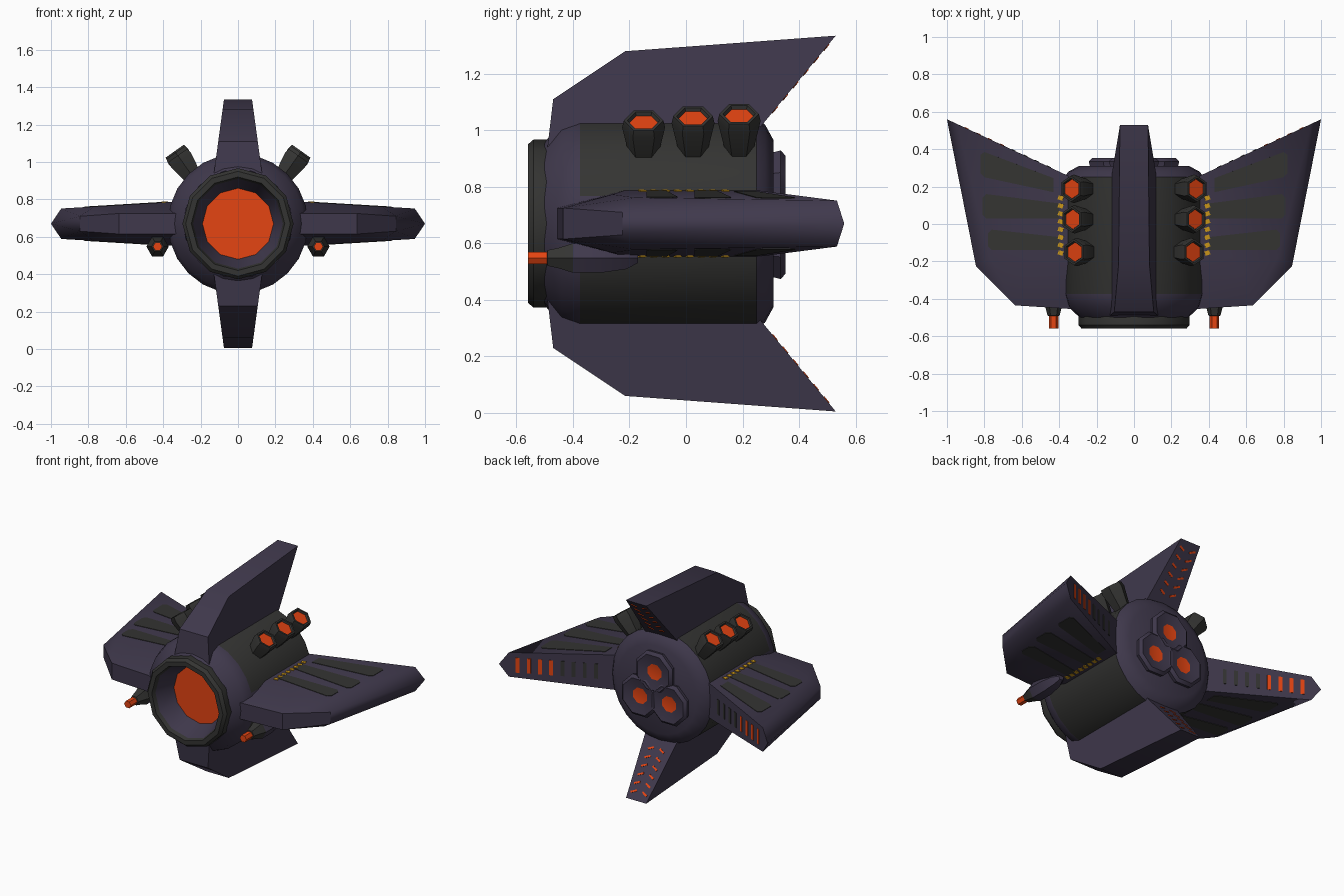
import bpy, bmesh, math
from mathutils import Vector

if "Cube" in bpy.data.objects:
    bpy.data.objects.remove(bpy.data.objects["Cube"])

ZC = 0.67  # height of the hull axis; meshes are built around it


def mat(name, rgb):
    m = bpy.data.materials.new(name)
    m.diffuse_color = (*rgb, 1)
    m.use_nodes = True
    m.node_tree.nodes["Principled BSDF"].inputs["Base Color"].default_value = m.diffuse_color
    return m


PURPLE, GRAY, ORANGE, YELLOW = 0, 1, 2, 3
MATS = [mat("dark purple", (0.050, 0.040, 0.072)), mat("charcoal", (0.034, 0.034, 0.032)),
        mat("glow orange", (0.78, 0.058, 0.006)), mat("marking yellow", (0.58, 0.30, 0.01))]


def finish(name, bm, mirror=(False, False, False)):
    bmesh.ops.recalc_face_normals(bm, faces=bm.faces[:])
    me = bpy.data.meshes.new(name)
    bm.to_mesh(me)
    bm.free()
    for m in MATS:
        me.materials.append(m)
    ob = bpy.data.objects.new(name, me)
    ob.location.z = ZC
    bpy.context.collection.objects.link(ob)
    if any(mirror):
        mod = ob.modifiers.new("mirror", "MIRROR")
        mod.use_axis = mirror
        mod.use_mirror_merge = False
    return ob


def lathe(bm, profile, mats, origin, axis, n, phase=0.0):
    """Revolve (distance, radius) points; one colour per band, then start and end cap."""
    q = Vector(axis).to_track_quat('Z', 'Y')
    rings = []
    for d, r in profile:
        angles = [math.tau * (i + phase) / n for i in range(n)]
        rings.append([bm.verts.new(Vector(origin) + q @ Vector((r * math.cos(a), r * math.sin(a), d)))
                      for a in angles])
    for k, (a, b) in enumerate(zip(rings, rings[1:])):
        for i in range(n):
            j = (i + 1) % n
            bm.faces.new((a[i], a[j], b[j], b[i])).material_index = mats[k]
    bm.faces.new(rings[0]).material_index = mats[-2]
    bm.faces.new(rings[-1]).material_index = mats[-1]


def hull(name, points, mirror):
    bm = bmesh.new()
    for p in points:
        bm.verts.new(p)
    bmesh.ops.remove_doubles(bm, verts=bm.verts[:], dist=1e-4)
    res = bmesh.ops.convex_hull(bm, input=bm.verts[:])
    loose = [v for v in bm.verts if not v.link_faces]
    bmesh.ops.delete(bm, geom=loose, context='VERTS')
    bmesh.ops.dissolve_limit(bm, angle_limit=0.02, verts=bm.verts[:], edges=bm.edges[:])
    return finish(name, bm, mirror)


def plate(bm, points, normal, color, t=0.003):
    """Thin painted plate through the surface."""
    off = Vector(normal).normalized() * t
    lo = [bm.verts.new(Vector(p) - off) for p in points]
    hi = [bm.verts.new(Vector(p) + off) for p in points]
    n = len(points)
    faces = [bm.faces.new(lo), bm.faces.new(hi)]
    faces += [bm.faces.new((lo[i], lo[(i + 1) % n], hi[(i + 1) % n], hi[i])) for i in range(n)]
    for f in faces:
        f.material_index = color


def rect(c, u, v):
    c, u, v = Vector(c), Vector(u), Vector(v)
    return [c - u - v, c + u - v, c + u + v, c - u + v]


# Hull with charcoal side panels between wings and fins
bm = bmesh.new()
lathe(bm, [(-0.50, 0.29), (-0.44, 0.355), (-0.375, 0.375), (0.25, 0.375), (0.28, 0.35), (0.31, 0.295)],
      [0] * 7, (0, 0, 0), (0, 1, 0), 24)
# open the nose for the intake
bmesh.ops.delete(bm, geom=[f for f in bm.faces if f.calc_center_median().y < -0.49], context='FACES')
for f in bm.faces:
    c = f.calc_center_median()
    a = math.degrees(math.atan2(abs(c.z), abs(c.x)))
    if -0.3 < c.y < 0.2 and 15 < a < 75:
        f.material_index = GRAY
finish("hull", bm)

# Front intake: charcoal rim, purple throat, glowing disc
bm = bmesh.new()
lathe(bm, [(-0.40, 0.27), (-0.49, 0.297), (-0.54, 0.297), (-0.56, 0.28), (-0.56, 0.25), (-0.535, 0.24), (-0.41, 0.19)],
      [GRAY, GRAY, GRAY, GRAY, GRAY, PURPLE, PURPLE, ORANGE], (0, 0, 0), (0, 1, 0), 12)
finish("front_intake", bm)

# Three rear engines
bm = bmesh.new()
for k in range(3):
    a = math.radians(90 + 120 * k)
    lathe(bm, [(0.27, 0.135), (0.30, 0.135), (0.335, 0.145), (0.352, 0.125), (0.335, 0.055)],
          [PURPLE] * 5 + [ORANGE], (0.125 * math.cos(a), 0, 0.125 * math.sin(a)), (0, 1, 0), 8, 0.5)
finish("rear_engines", bm)


# Wings: thick slab with tapered leading edge and flat trailing face
def wing_z(x):
    return 0.12 - (x - 0.3) * 0.06


edge = [(0.25, -0.46, 0.055), (0.635, -0.435, 0.055), (0.845, -0.225, 0.04), (1.0, 0.56, 0.0)]
top = [(0.25, -0.2), (0.58, -0.26), (0.77, -0.18), (0.945, 0.534), (0.25, 0.21)]
pts = [(x, y, s * h) for x, y, h in edge for s in (-1, 1)]
pts += [(x, y, s * wing_z(x)) for x, y in top for s in (-1, 1)]
hull("wings", pts, (True, False, False))

# Wing panels and yellow root marks, above and below
bm = bmesh.new()
strips = [[(0.43, 0.17), (0.80, 0.25), (0.82, 0.27), (0.82, 0.37), (0.80, 0.385), (0.43, 0.245)],
          [(0.40, 0.03), (0.79, 0.03), (0.81, 0.05), (0.81, 0.14), (0.79, 0.16), (0.40, 0.11)],
          [(0.40, -0.14), (0.76, -0.14), (0.78, -0.12), (0.78, -0.05), (0.76, -0.03), (0.40, -0.07)]]
for s in strips:
    plate(bm, [(x, y, wing_z(x)) for x, y in s], (0.06, 0, 1), GRAY)
for k in range(8):
    plate(bm, rect((0.392, -0.155 + k * 0.042, wing_z(0.392)), (0.013, 0.004, -0.0008), (-0.004, 0.011, 0)),
          (0.06, 0, 1), YELLOW, 0.0045)
finish("wing_markings", bm, (True, False, True))

# Trailing edge bars on the wings: charcoal inboard, glowing outboard
bm = bmesh.new()
a, b = Vector((0.36, 0.261, 0)), Vector((1.0, 0.56, 0))
d = (b - a).normalized()
for k in range(8):
    t = 0.15 + 0.098 * k
    plate(bm, rect(a.lerp(b, t), d * 0.012, (0, 0, 0.05)), (-d.y, d.x, 0), ORANGE if k > 3 else GRAY)
finish("wing_trailing_lights", bm, (True, False, False))

# Upper and lower fins
side = [(-0.495, 0.23), (-0.47, 0.44), (-0.215, 0.61), (0.53, 0.665), (0.27, 0.35), (0.171, 0.23)]
hull("fins", [(s * (0.075 + (0.665 - z) * 0.136), y, z) for y, z in side for s in (-1, 1)],
     (False, False, True))

# Chevron lights on the fin trailing edges
bm = bmesh.new()
a, b = Vector((0, 0.27, 0.35)), Vector((0, 0.53, 0.665))
d = (b - a).normalized()
X = Vector((1, 0, 0))
for k in range(6):
    c = a.lerp(b, 0.17 + 0.14 * k) + X * 0.04
    u = (X + d * 0.5).normalized()
    v = (d - X * 0.5).normalized()
    plate(bm, rect(c, u * 0.021, v * 0.006), X.cross(d), ORANGE)
finish("fin_trailing_lights", bm, (True, False, True))

# Shoulder thrusters: three flared hexagonal cups per side
bm = bmesh.new()
ax = Vector((0.58, 0, 0.815))
for y, x, z in ((-0.15, 0.322, 0.365), (0.025, 0.334, 0.38), (0.188, 0.338, 0.388)):
    lathe(bm, [(-0.22, 0.042), (-0.16, 0.05), (-0.03, 0.076), (0.0, 0.070), (0.0, 0.058), (-0.012, 0.052)],
          [GRAY] * 6 + [ORANGE], (x, y, z), ax, 6)
finish("shoulder_thrusters", bm, (True, False, False))

# Underwing guns: purple pod, charcoal collar, orange barrel
bm = bmesh.new()
lathe(bm, [(0.17, 0.02), (0.21, 0.045), (0.30, 0.06), (0.40, 0.06), (0.45, 0.042), (0.49, 0.032), (0.492, 0.025), (0.56, 0.025)],
      [PURPLE, PURPLE, PURPLE, GRAY, GRAY, GRAY, ORANGE, PURPLE, ORANGE], (0.43, 0, -0.122), (0, -1, 0), 6)
finish("underwing_guns", bm, (True, False, False))

# Soft shading with sharp creases
for ob in bpy.data.objects:
    ob.select_set(True)
bpy.context.view_layer.objects.active = bpy.data.objects["hull"]
bpy.ops.object.shade_smooth_by_angle(angle=math.radians(32))
